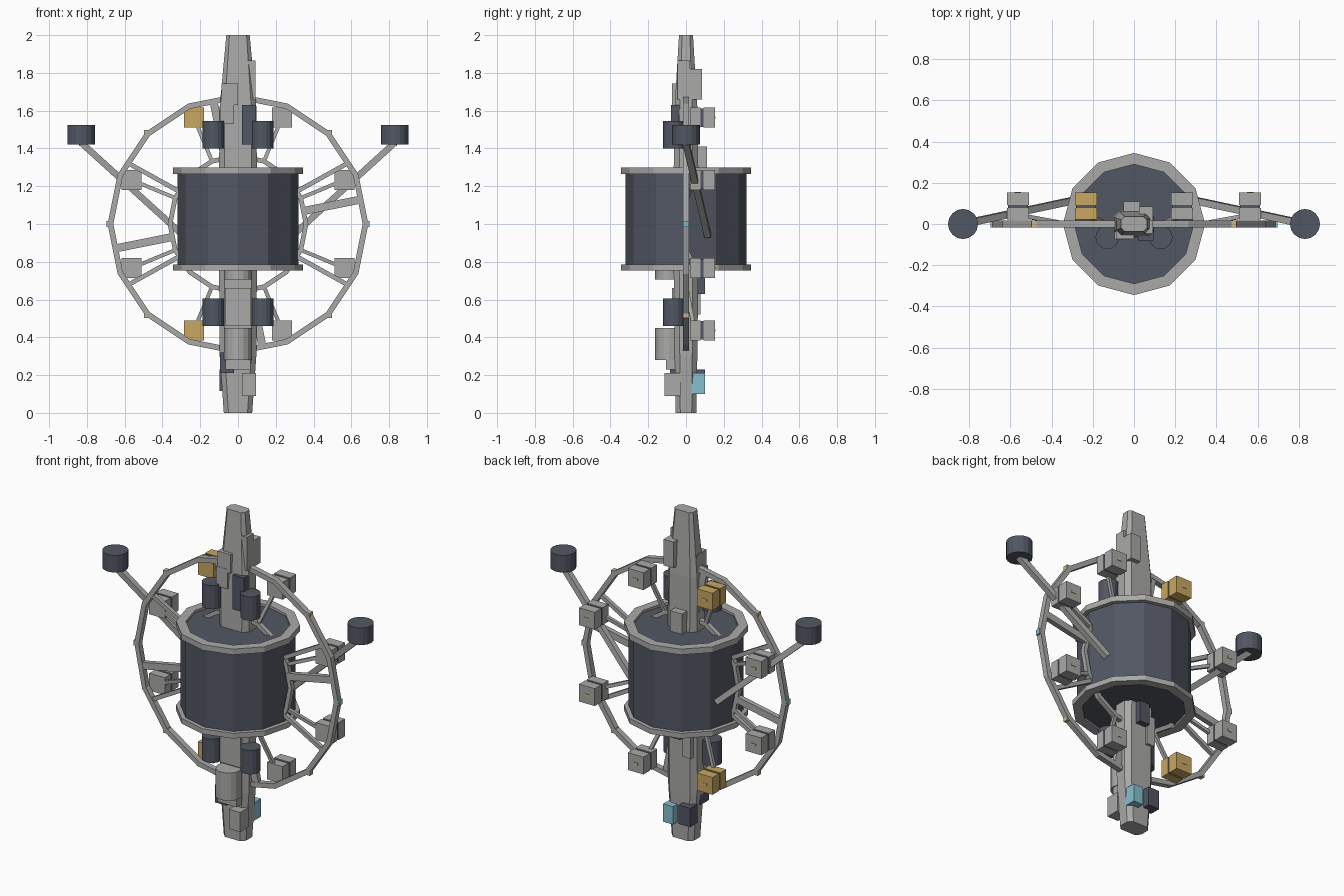
import bpy, bmesh, math
from mathutils import Vector

if "Cube" in bpy.data.objects:
    bpy.data.objects.remove(bpy.data.objects["Cube"])


def material(name, rgb):
    m = bpy.data.materials.new(name)
    m.diffuse_color = (*rgb, 1)
    m.use_nodes = True
    m.node_tree.nodes["Principled BSDF"].inputs["Base Color"].default_value = m.diffuse_color
    return m


GREY = material("hull_grey", (0.40, 0.40, 0.39))
DARK = material("slate", (0.085, 0.095, 0.125))
GOLD = material("gold", (0.58, 0.39, 0.12))
BLUE = material("pale_blue", (0.24, 0.53, 0.62))
TAN = material("tan", (0.62, 0.45, 0.23))
CENTRE = Vector((0, 0, 1.0))


def finish(name, bm, mat):
    bmesh.ops.recalc_face_normals(bm, faces=bm.faces)
    me = bpy.data.meshes.new(name)
    bm.to_mesh(me)
    bm.free()
    me.materials.append(mat)
    ob = bpy.data.objects.new(name, me)
    bpy.context.collection.objects.link(ob)
    return ob


def box(name, x, y, z, mat):
    """Box from (min, max) ranges."""
    bm = bmesh.new()
    bmesh.ops.create_cube(bm, size=1)
    for v in bm.verts:
        v.co = Vector([(r[0] + r[1]) / 2 + c * (r[1] - r[0]) for r, c in zip((x, y, z), v.co)])
    return finish(name, bm, mat)


def loft(name, rings, mat, closed=False):
    """Skin between equal-length loops; capped, or joined end to end."""
    bm = bmesh.new()
    loops = [[bm.verts.new(p) for p in r] for r in rings]
    n = len(loops[0])
    pairs = list(zip(loops, loops[1:]))
    if closed:
        pairs.append((loops[-1], loops[0]))
    else:
        bm.faces.new(loops[0])
        bm.faces.new(loops[-1])
    for a, b in pairs:
        for i in range(n):
            j = (i + 1) % n
            bm.faces.new((a[i], a[j], b[j], b[i]))
    return finish(name, bm, mat)


def circle(x, y, z, r, n):
    return [(x + r * math.sin(2 * math.pi * i / n), y + r * math.cos(2 * math.pi * i / n), z)
            for i in range(n)]


def cylinder(name, x, y, r, z0, z1, mat, n=16):
    return loft(name, [circle(x, y, z0, r, n), circle(x, y, z1, r, n)], mat)


def beam(name, a, b, w, d, mat):
    """Straight bar; w lies in the front plane, d in depth."""
    a, b = Vector(a), Vector(b)
    t = (b - a).normalized()
    s = t.cross(Vector((0, 1, 0))).normalized()
    u = s.cross(t)
    corners = [(1, 1), (-1, 1), (-1, -1), (1, -1)]
    return loft(name, [[p + s * (w / 2 * i) + u * (d / 2 * j) for i, j in corners] for p in (a, b)], mat)


def polar(r, deg, y=0.0):
    a = math.radians(deg)
    return CENTRE + Vector((r * math.cos(a), y, r * math.sin(a)))


def hoop(name, r, w, d, n, mat):
    rings = []
    for i in range(n):
        a = 360 * i / n
        rings.append([polar(r + w / 2 * p, a, d / 2 * q) for p, q in ((1, 1), (-1, 1), (-1, -1), (1, -1))])
    return loft(name, rings, mat, closed=True)


# Drum with a rim at each end
cylinder("drum", 0, 0, 0.32, 0.765, 1.285, DARK, 12)
for name, z0, z1 in (("lower_rim", 0.753, 0.785), ("upper_rim", 1.265, 1.30)):
    loft(name, [circle(0, 0, z, r, 12) for r, z in
                ((0.29, z0), (0.345, z0), (0.345, z1), (0.29, z1))], GREY, closed=True)

# Tapered eight-sided spine: height, half width, half depth
rings = []
for z, a, b in ((0, 0.075, 0.055), (0.3, 0.097, 0.06), (0.75, 0.1, 0.065),
                (1.3, 0.1, 0.065), (1.62, 0.097, 0.06), (2, 0.062, 0.037)):
    c = 0.45 * b
    rings.append([(x, y, z) for x, y in ((a, b - c), (a - c, b), (c - a, b), (-a, b - c),
                                         (-a, c - b), (c - a, -b), (a - c, -b), (a, c - b))])
loft("spine", rings, GREY)

# Equipment boxes on the spine
for name, x, y, z, mat in (
    ("module_back_top", (0.025, 0.092), (0.02, 0.085), (1.66, 1.82), GREY),
    ("module_side_top", (0.03, 0.092), (-0.045, 0.02), (1.66, 1.865), GREY),
    ("module_front_top", (-0.095, -0.02), (-0.075, 0.01), (1.53, 1.65), GREY),
    ("module_front_crown", (-0.088, 0.0), (-0.073, 0.02), (1.63, 1.745), GREY),
    ("slate_module_front", (0.02, 0.095), (-0.08, -0.02), (1.42, 1.63), DARK),
    ("module_back_middle", (-0.05, 0.03), (0.04, 0.11), (1.285, 1.41), GREY),
    ("slate_module_back", (-0.03, 0.04), (0.04, 0.10), (0.63, 0.76), DARK),
    ("module_back_low", (-0.085, -0.03), (0.03, 0.078), (0.52, 0.70), GREY),
    ("module_front_low", (-0.065, 0.065), (-0.105, -0.02), (0.23, 0.36), GREY),
    ("slate_module_front_low", (-0.095, -0.02), (-0.085, 0.0), (0.21, 0.32), DARK),
    ("module_front_base", (0.02, 0.095), (-0.115, -0.03), (0.09, 0.21), GREY),
    ("blue_module_base", (0.018, 0.085), (0.03, 0.10), (0.10, 0.21), BLUE),
    ("slate_module_base", (-0.098, -0.02), (0.03, 0.10), (0.115, 0.23), DARK),
    ("module_front_collar", (-0.07, 0.07), (-0.075, -0.02), (0.46, 0.66), GREY),
):
    box(name, x, y, z, mat)

# Tanks on the front of the spine
cylinder("front_tank", 0, -0.09, 0.073, 0.28, 0.45, GREY)
cylinder("upper_front_tank", 0, -0.09, 0.073, 0.705, 0.78, GREY)
for s in (-1, 1):
    for z in (0.46, 1.40):
        cylinder("slate_tank", s * 0.13, -0.065, 0.057, z, z + 0.145, DARK)

# Outer and inner hoops with spokes
hoop("outer_hoop", 0.675, 0.03, 0.034, 16, GREY)
hoop("inner_hoop", 0.36, 0.025, 0.028, 16, GREY)
for k in range(4):
    beam("wide_spoke", polar(0.35, 11.25 + 90 * k), polar(0.665, 11.25 + 90 * k), 0.042, 0.03, GREY)
for a in (29, 151, 209, 331):
    beam("thin_spoke", polar(0.35, a), polar(0.665, a), 0.024, 0.024, GREY)

# Small lamps on the outer hoop
for a in (0, 45, 135, 180, 225, 315):
    p = polar(0.68, a)
    box("hoop_lamp", *[(c - 0.016, c + 0.016) for c in (p.x, 0.0)], (p.z - 0.016, p.z + 0.016),
        BLUE if a % 180 == 0 else TAN)

# Cargo boxes behind the hoop: two halves, a dark seam, a marker plate and a rod
for k in range(8):
    a = 22.5 + 45 * k
    p = polar(0.61, a)
    body = GOLD if p.x < -0.1 and abs(p.x) < 0.4 else GREY

    def around(h, y0, y1, mat, name, hz=None):
        hz = hz or h
        box(name, (p.x - h, p.x + h), (y0, y1), (p.z - hz, p.z + hz), mat)

    around(0.053, 0.022, 0.078, body, "cargo_front_half")
    around(0.049, 0.078, 0.092, DARK, "cargo_seam")
    around(0.053, 0.092, 0.153, body, "cargo_back_half")
    around(0.016, 0.153, 0.156, TAN, "cargo_marker", 0.006)
    beam("cargo_rod", polar(0.35, a), polar(0.585, a, 0.04), 0.02, 0.02, GREY)

# Raised arms with end canisters
for s in (-1, 1):
    beam("arm", (s * 0.29, 0.115, 0.94), (s * 0.83, 0.0, 1.43), 0.034, 0.034, GREY)
    cylinder("end_canister", s * 0.83, 0, 0.073, 1.42, 1.525, DARK)
